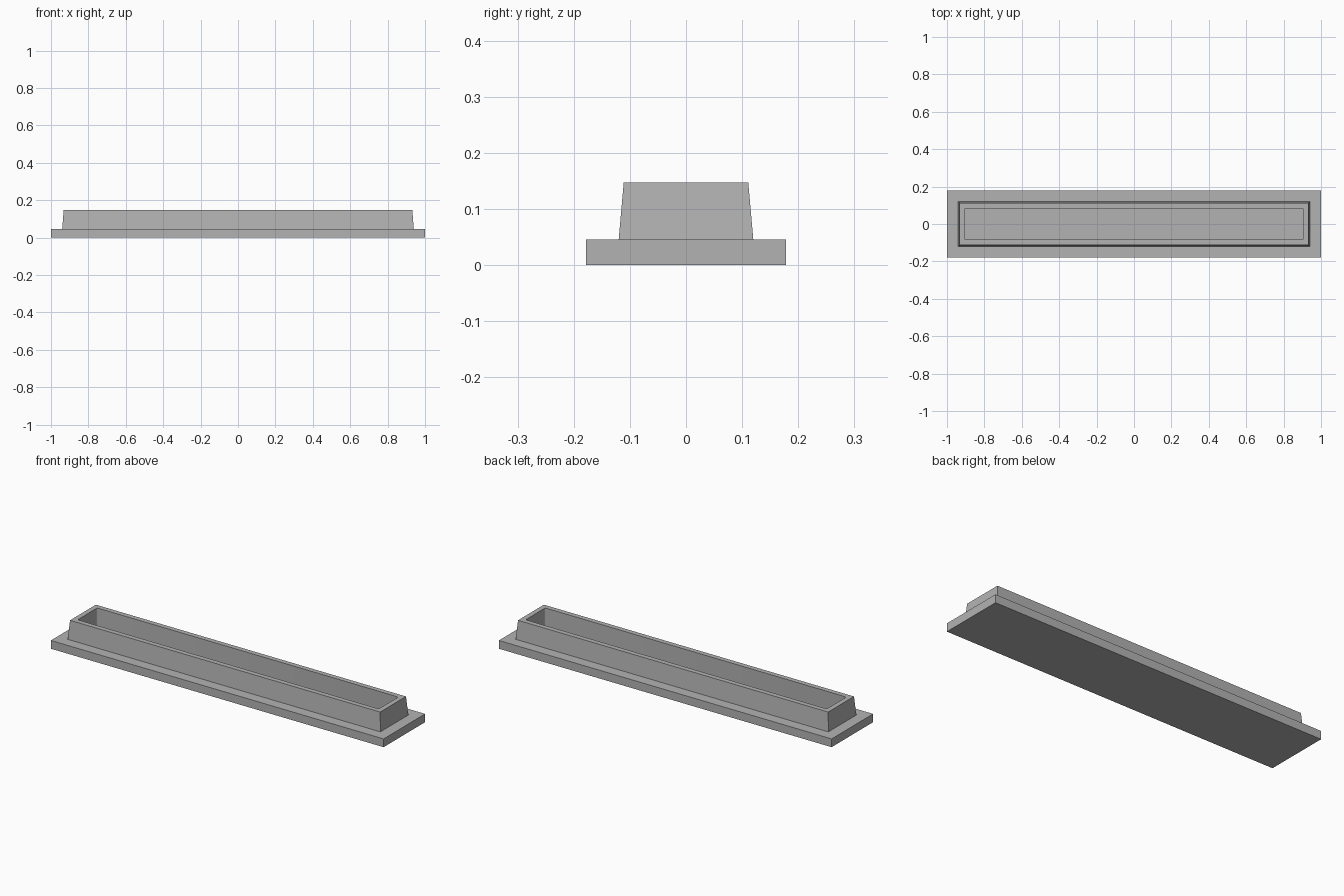
import bpy
import bmesh

cube = bpy.data.objects.get("Cube")
if cube:
    bpy.data.objects.remove(cube, do_unlink=True)

grey = bpy.data.materials.new("plain grey")
grey.use_nodes = True
colour = (0.45, 0.45, 0.45, 1)
grey.diffuse_color = colour
grey.node_tree.nodes["Principled BSDF"].inputs["Base Color"].default_value = colour

bm = bmesh.new()


def ring(half_x, half_y, z):
    """Rectangular loop of four vertices."""
    corners = ((-1, -1), (1, -1), (1, 1), (-1, 1))
    return [bm.verts.new((sx * half_x, sy * half_y, z)) for sx, sy in corners]


# Sections from the underside, up over the collar and down into the pocket
sections = [
    ring(1.0, 0.178, 0.0),       # flange bottom
    ring(1.0, 0.178, 0.045),     # flange top
    ring(0.94, 0.12, 0.045),     # collar foot
    ring(0.932, 0.111, 0.147),   # collar rim, outer
    ring(0.905, 0.084, 0.147),   # collar rim, inner
    ring(0.905, 0.084, 0.045),   # pocket floor
]
for low, high in zip(sections, sections[1:]):
    for i in range(4):
        j = (i + 1) % 4
        bm.faces.new((low[i], low[j], high[j], high[i]))
bm.faces.new(sections[0])
bm.faces.new(sections[-1])

# Small rounding on the upright corners of the pocket
corner_edges = [bm.edges.get(pair) for pair in zip(sections[-2], sections[-1])]
bmesh.ops.bevel(bm, geom=corner_edges, offset=0.008, segments=3,
                profile=0.5, affect='EDGES')
bmesh.ops.recalc_face_normals(bm, faces=bm.faces)

mesh = bpy.data.meshes.new("flanged_tray")
bm.to_mesh(mesh)
bm.free()
mesh.materials.append(grey)
tray = bpy.data.objects.new("flanged_tray", mesh)
bpy.context.collection.objects.link(tray)

# Smooth the rounded corners, keep the other edges sharp
bpy.context.view_layer.objects.active = tray
tray.select_set(True)
bpy.ops.object.shade_smooth_by_angle(angle=0.6)
